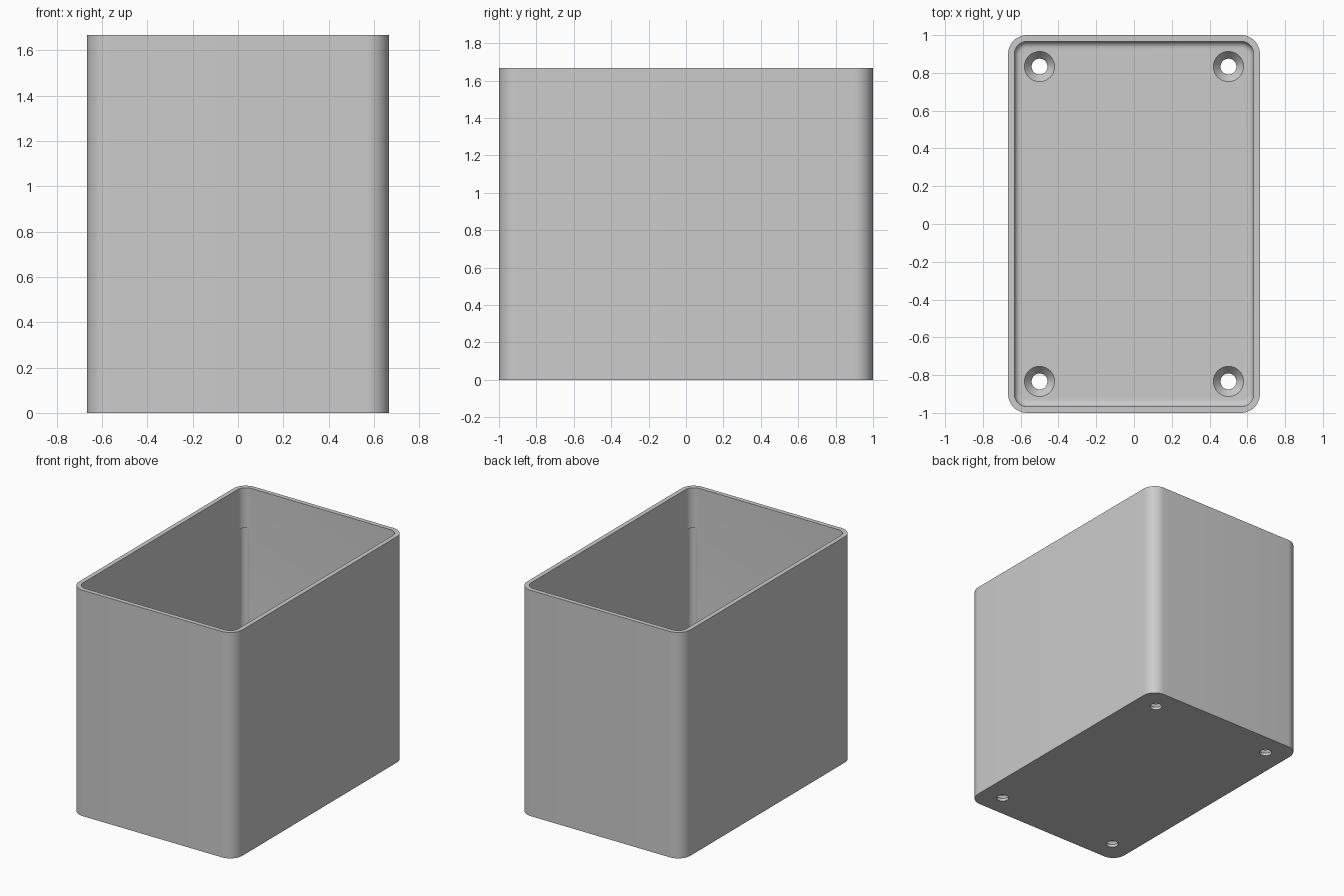
import bpy
import bmesh
from math import cos, sin, pi, radians, sqrt

cube = bpy.data.objects.get("Cube")
if cube:
    bpy.data.objects.remove(cube, do_unlink=True)

HALF_X, HALF_Y, HEIGHT = 2 / 3, 1.0, 5 / 3
CORNER, WALL, FLOOR, FILLET = 0.1, 1 / 30, 1 / 15, 0.035
HOLE_X, HOLE_Y = 0.5, 5 / 6
CORNER_STEPS, FILLET_STEPS, HOLE_STEPS = 12, 6, 40

grey = bpy.data.materials.new("plain_grey")
grey.use_nodes = True
grey.diffuse_color = (0.6, 0.6, 0.6, 1)
grey.node_tree.nodes["Principled BSDF"].inputs["Base Color"].default_value = grey.diffuse_color


def rounded_ring(bm, inset, z):
    """Rounded rectangle of vertices, offset inwards by inset."""
    radius = CORNER - inset
    ring = []
    for quarter, (sx, sy) in enumerate([(1, 1), (-1, 1), (-1, -1), (1, -1)]):
        for i in range(CORNER_STEPS + 1):
            a = (quarter + i / CORNER_STEPS) * pi / 2
            ring.append(bm.verts.new((sx * (HALF_X - CORNER) + radius * cos(a),
                                      sy * (HALF_Y - CORNER) + radius * sin(a), z)))
    return ring


def circle_ring(bm, x, y, radius, z):
    return [bm.verts.new((x + radius * cos(2 * pi * i / HOLE_STEPS),
                          y + radius * sin(2 * pi * i / HOLE_STEPS), z))
            for i in range(HOLE_STEPS)]


def loft(bm, rings):
    """Skin a stack of rings and cap both ends."""
    for low, high in zip(rings, rings[1:]):
        for i in range(len(low)):
            j = (i + 1) % len(low)
            bm.faces.new((low[i], low[j], high[j], high[i]))
    bm.faces.new(rings[0][::-1])
    bm.faces.new(rings[-1])


def finish(bm, name):
    bmesh.ops.recalc_face_normals(bm, faces=bm.faces)
    mesh = bpy.data.meshes.new(name)
    bm.to_mesh(mesh)
    bm.free()
    mesh.materials.append(grey)
    obj = bpy.data.objects.new(name, mesh)
    bpy.context.collection.objects.link(obj)
    return obj


# Open box: outer wall, rim, inner wall, filleted floor
bm = bmesh.new()
rings = [rounded_ring(bm, 0, 0), rounded_ring(bm, 0, HEIGHT), rounded_ring(bm, WALL, HEIGHT)]
for step in range(FILLET_STEPS + 1):
    a = step / FILLET_STEPS * pi / 2
    rings.append(rounded_ring(bm, WALL + FILLET * (1 - cos(a)), FLOOR + FILLET * (1 - sin(a))))
loft(bm, rings)
box = finish(bm, "open_box")

# Cutters: countersunk screw holes and shallow grooves in the inner corners
screw_profile = [(0.042, -0.05), (0.042, 0.02), (0.08, FLOOR), (0.08, 0.1)]
groove_reach = (CORNER - WALL + 0.012 - 0.04) / sqrt(2)
holes, grooves = bmesh.new(), bmesh.new()
for sx in (-1, 1):
    for sy in (-1, 1):
        loft(holes, [circle_ring(holes, sx * HOLE_X, sy * HOLE_Y, r, z) for r, z in screw_profile])
        x = sx * (HALF_X - CORNER + groove_reach)
        y = sy * (HALF_Y - CORNER + groove_reach)
        loft(grooves, [circle_ring(grooves, x, y, 0.04, z) for z in (FLOOR + 0.05, 1.37)])

for cutter in (finish(holes, "screw_hole_cutter"), finish(grooves, "corner_groove_cutter")):
    cutter.hide_render = True
    mod = box.modifiers.new(cutter.name, "BOOLEAN")
    mod.operation, mod.solver, mod.object = "DIFFERENCE", "EXACT", cutter
    bpy.context.view_layer.objects.active = box
    bpy.ops.object.modifier_apply(modifier=mod.name)
    bpy.data.objects.remove(cutter, do_unlink=True)

# Smooth the rounded corners, keep the rim and hole edges sharp
bpy.ops.object.select_all(action="DESELECT")
box.select_set(True)
bpy.context.view_layer.objects.active = box
bpy.ops.object.shade_smooth_by_angle(angle=radians(30))
